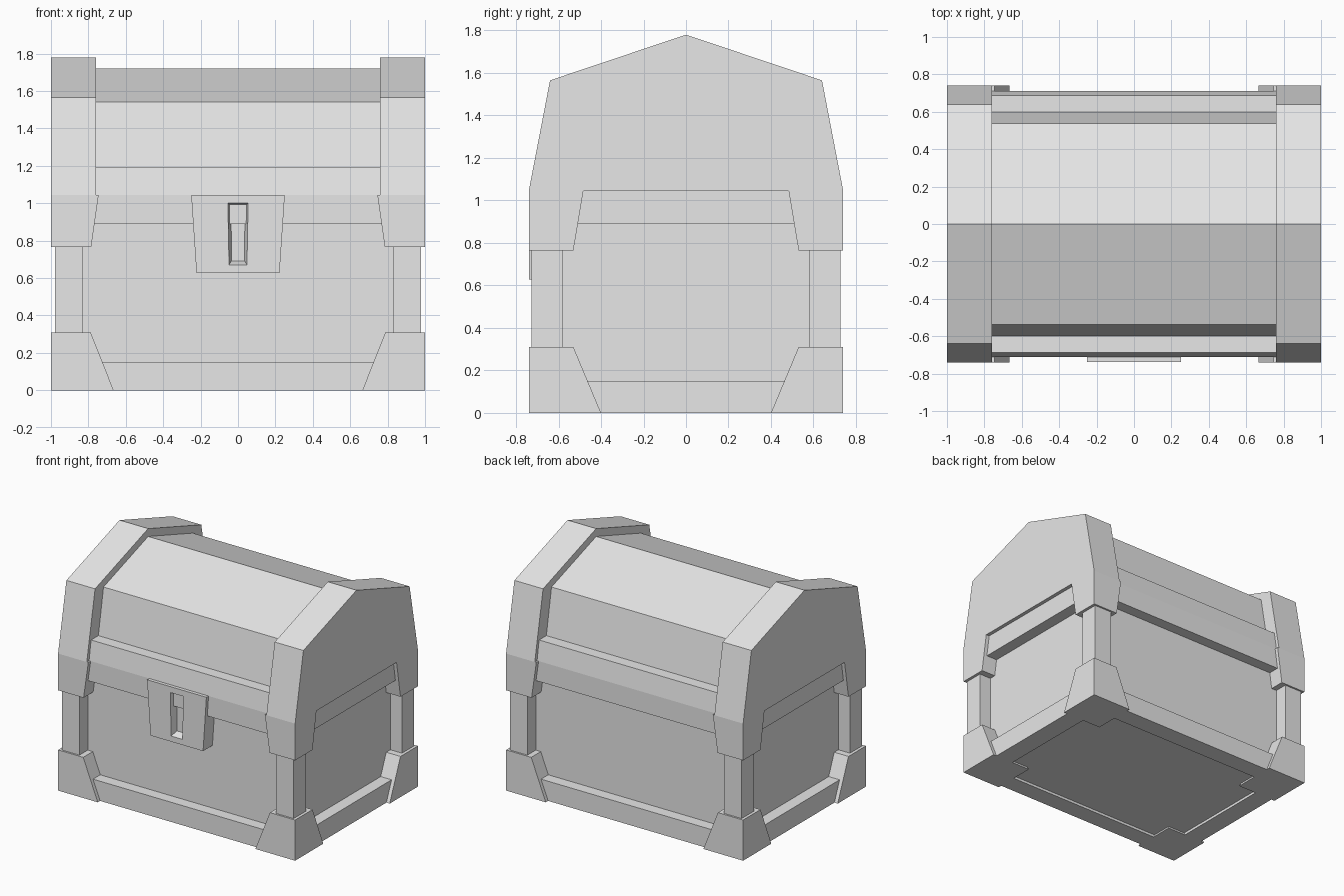
import bpy
import bmesh

if "Cube" in bpy.data.objects:
    bpy.data.objects.remove(bpy.data.objects["Cube"], do_unlink=True)

GREY = (0.8, 0.8, 0.8, 1.0)
mat = bpy.data.materials.new("plain_grey")
mat.use_nodes = True
mat.diffuse_color = GREY
mat.node_tree.nodes["Principled BSDF"].inputs["Base Color"].default_value = GREY


def loft(name, rings):
    """Join equal-length point rings with quads and cap both ends."""
    bm = bmesh.new()
    loops = [[bm.verts.new(p) for p in ring] for ring in rings]
    for a, b in zip(loops, loops[1:]):
        for i in range(len(a)):
            j = (i + 1) % len(a)
            bm.faces.new((a[i], a[j], b[j], b[i]))
    bm.faces.new(loops[0])
    bm.faces.new(loops[-1])
    bmesh.ops.recalc_face_normals(bm, faces=bm.faces)
    mesh = bpy.data.meshes.new(name)
    bm.to_mesh(mesh)
    bm.free()
    mesh.materials.append(mat)
    obj = bpy.data.objects.new(name, mesh)
    bpy.context.scene.collection.objects.link(obj)
    return obj


def rect(x0, x1, y0, y1, z):
    return [(x0, y0, z), (x1, y0, z), (x1, y1, z), (x0, y1, z)]


def centred(x, y, z):
    return rect(-x, x, -y, y, z)


def gable(half, x):
    """Symmetric lid section at x from (y, z) points, rising to the ridge."""
    ridge = half[-1]
    pts = half + [(-y, z) for y, z in reversed(half) if (y, z) != ridge]
    return [(x, y, z) for y, z in pts]


SEAM = 1.045          # height where the lid meets the base
BAND_X, BAND_Y = 0.972, 0.712

# Recessed base panels
loft("base_body", [centred(0.88, 0.625, 0.02), centred(0.88, 0.625, SEAM)])

# Trim bands; the lower one leaves a shallow recess underneath
loft("lower_band", [centred(BAND_X, BAND_Y, 0.15), centred(BAND_X, BAND_Y, 0),
                    centred(0.82, 0.57, 0), centred(0.82, 0.57, 0.02)])
loft("upper_band", [centred(BAND_X, BAND_Y, 0.89), centred(BAND_X, BAND_Y, SEAM)])

# Corner posts and tapered brackets
for side, sx in (("left", 1), ("right", -1)):
    for end, sy in (("front", -1), ("back", 1)):
        def corner(x0, y0, z, x1=1.0, y1=0.74):
            return rect(sx * x0, sx * x1, sy * y0, sy * y1, z)

        tag = f"{end}_{side}"
        loft(f"post_{tag}", [corner(0.83, 0.58, 0.25, 0.978, 0.726),
                             corner(0.83, 0.58, 0.82, 0.978, 0.726)])
        loft(f"foot_bracket_{tag}", [corner(0.665, 0.4, 0), corner(0.788, 0.53, 0.31)])
        loft(f"top_bracket_{tag}", [corner(0.785, 0.53, 0.765),
                                    corner(0.745, 0.483, SEAM)])

# Lid: stepped middle section between two raised end caps
middle = [(0.712, SEAM), (0.688, 1.193), (0.6, 1.193), (0.538, 1.54), (0, 1.72)]
cap = [(0.74, SEAM), (0.64, 1.565), (0, 1.78)]
loft("lid_middle", [gable(middle, -0.8), gable(middle, 0.8)])
for side, sx in (("left", 1), ("right", -1)):
    loft(f"lid_cap_{side}", [gable(cap, sx * 0.758), gable(cap, sx)])


# Lock plate with a sunken, bevelled keyhole slot
def upright(low, high, z0, z1, y):
    return [(-low, y, z0), (low, y, z0), (high, y, z1), (-high, y, z1)]


loft("lock_plate", [upright(0.222, 0.25, 0.627, SEAM, -0.6),
                    upright(0.222, 0.25, 0.627, SEAM, -0.738),
                    upright(0.048, 0.054, 0.67, 1.0, -0.738),
                    upright(0.035, 0.037, 0.692, 0.985, -0.685)])
